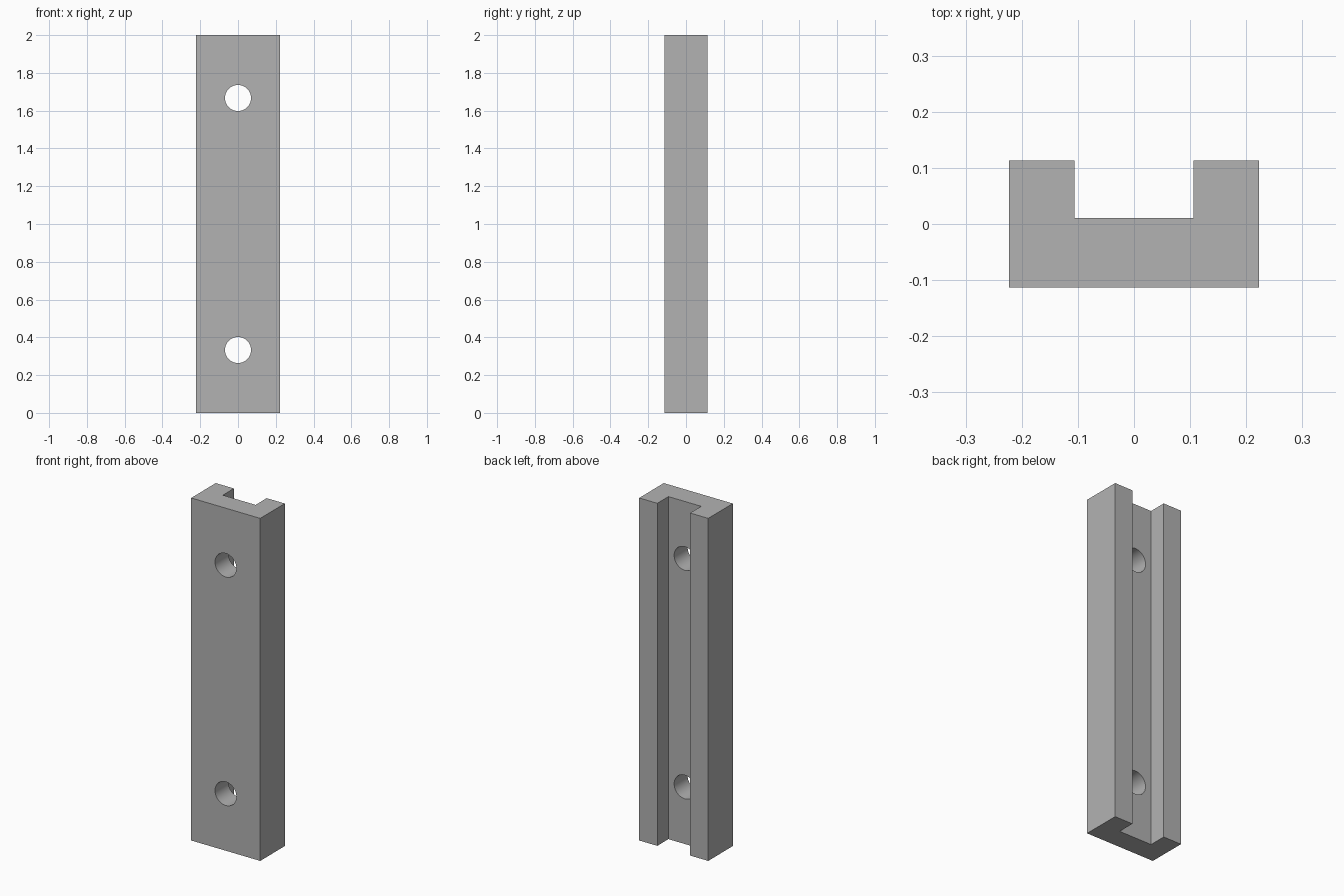
import bpy
import bmesh

cube = bpy.data.objects.get("Cube")
if cube:
    bpy.data.objects.remove(cube, do_unlink=True)

HEIGHT = 2.0
HALF_W, HALF_D = 0.223, 0.1135   # outer half width and half depth
SLOT_W, SLOT_Y = 0.106, 0.011    # channel half width and floor
HOLE_R = 0.069
HOLE_INSET = 0.333

# Single grey finish
grey = bpy.data.materials.new("plain_grey")
grey.use_nodes = True
colour = (0.448, 0.448, 0.448, 1)
grey.diffuse_color = colour
grey.node_tree.nodes["Principled BSDF"].inputs["Base Color"].default_value = colour

# Channel bar: U profile extruded upwards
half = [(HALF_W, -HALF_D), (HALF_W, HALF_D), (SLOT_W, HALF_D), (SLOT_W, SLOT_Y)]
profile = half + [(-x, y) for x, y in reversed(half)]
bm = bmesh.new()
base = bm.faces.new([bm.verts.new((x, y, 0)) for x, y in profile])
top = bmesh.ops.extrude_face_region(bm, geom=[base])["geom"]
bmesh.ops.translate(bm, vec=(0, 0, HEIGHT),
                    verts=[v for v in top if isinstance(v, bmesh.types.BMVert)])
bmesh.ops.recalc_face_normals(bm, faces=bm.faces)
mesh = bpy.data.meshes.new("channel_bar")
bm.to_mesh(mesh)
bm.free()
mesh.materials.append(grey)
bar = bpy.data.objects.new("channel_bar", mesh)
bpy.context.collection.objects.link(bar)


def drill(z):
    """Cut a round hole from front to back at height z."""
    bpy.ops.mesh.primitive_cylinder_add(vertices=64, radius=HOLE_R, depth=1,
                                        location=(0, 0, z), rotation=(1.5708, 0, 0))
    cutter = bpy.context.object
    cutter.name = "hole_cutter"
    cutter.hide_render = True
    cutter.data.materials.append(grey)
    mod = bar.modifiers.new("hole", "BOOLEAN")
    mod.operation = "DIFFERENCE"
    mod.solver = "EXACT"
    mod.object = cutter
    bpy.context.view_layer.objects.active = bar
    bpy.ops.object.modifier_apply(modifier=mod.name)
    bpy.data.objects.remove(cutter, do_unlink=True)


# Mounting holes
for z in (HOLE_INSET, HEIGHT - HOLE_INSET):
    drill(z)

# Smooth hole walls, crisp edges
bpy.ops.object.select_all(action="DESELECT")
bar.select_set(True)
bpy.context.view_layer.objects.active = bar
bpy.ops.object.shade_smooth_by_angle()
